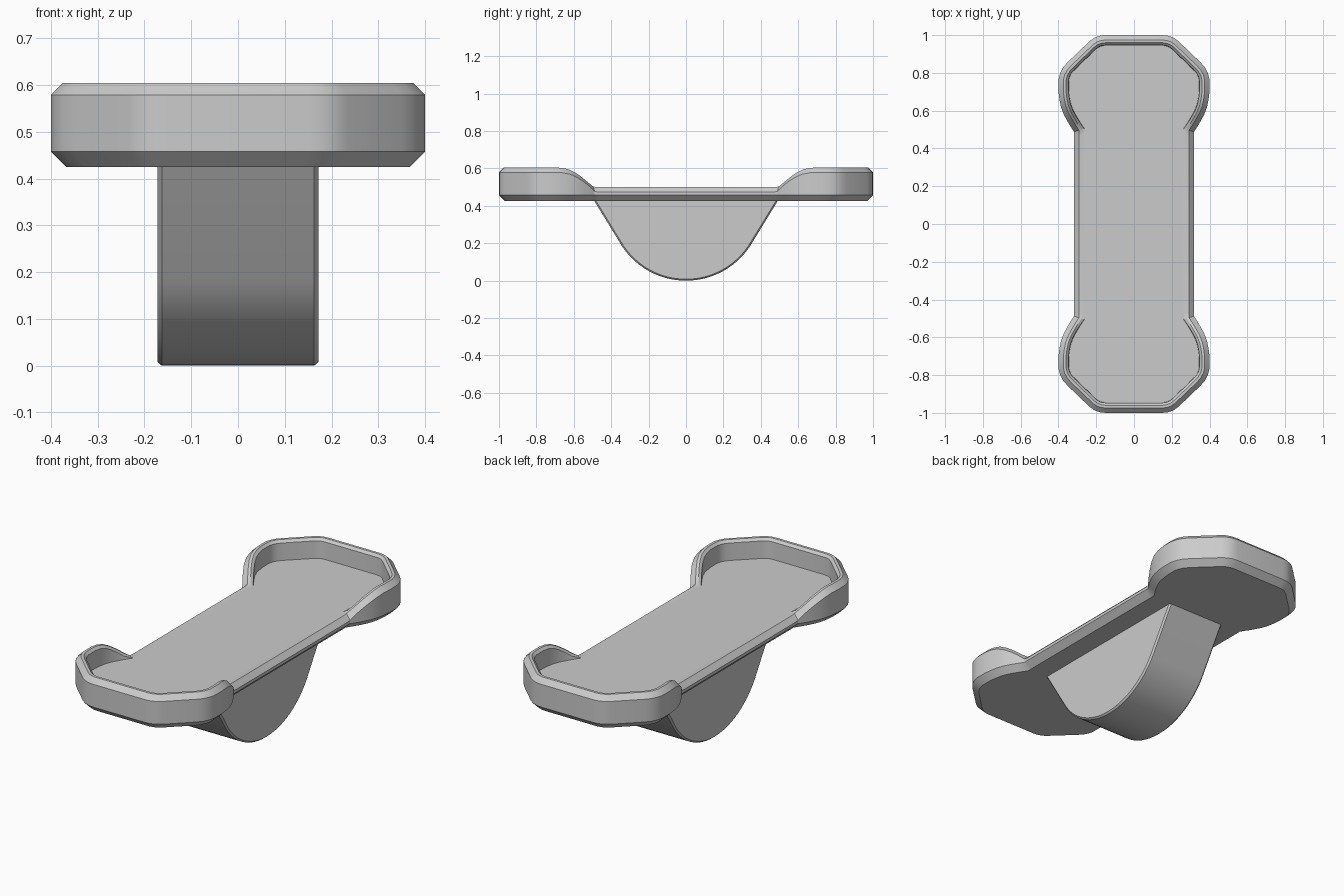
import bpy, bmesh
from math import radians, sin, cos
from mathutils import Vector

cube = bpy.data.objects.get("Cube")
if cube:
    bpy.data.objects.remove(cube)

# Single plain grey material
grey = bpy.data.materials.new("light grey")
grey.use_nodes = True
grey.diffuse_color = (0.6, 0.6, 0.6, 1)
grey.node_tree.nodes["Principled BSDF"].inputs["Base Color"].default_value = (0.6, 0.6, 0.6, 1)


def loft(name, loops):
    """Skin a list of equal-length closed loops and cap both ends."""
    bm = bmesh.new()
    rings = [[bm.verts.new(p) for p in loop] for loop in loops]
    n = len(rings[0])
    for a, b in zip(rings, rings[1:]):
        for i in range(n):
            j = (i + 1) % n
            bm.faces.new((a[i], a[j], b[j], b[i]))
    bm.faces.new(rings[0][::-1])
    bm.faces.new(rings[-1])
    bmesh.ops.recalc_face_normals(bm, faces=bm.faces)
    mesh = bpy.data.meshes.new(name)
    bm.to_mesh(mesh)
    bm.free()
    obj = bpy.data.objects.new(name, mesh)
    bpy.context.collection.objects.link(obj)
    mesh.materials.append(grey)
    bpy.ops.object.select_all(action="DESELECT")
    obj.select_set(True)
    bpy.context.view_layer.objects.active = obj
    bpy.ops.object.shade_smooth_by_angle(angle=radians(28))
    return obj


def inset(points, d):
    """Offset a counter-clockwise outline inward with mitred corners."""
    out = []
    for i, p in enumerate(points):
        e1 = (p - points[i - 1]).normalized()
        e2 = (points[(i + 1) % len(points)] - p).normalized()
        n1, n2 = Vector((-e1.y, e1.x)), Vector((-e2.y, e2.x))
        out.append(p + (n1 + n2) * d / (1 + n1.dot(n2)))
    return out


# Deck outline, one quarter: x, y and the height of the top edge
TOP = 0.605
quarter = [(0.317, 0.47, 0.5), (0.317, 0.488, 0.503), (0.335, 0.515, 0.53),
           (0.353, 0.545, 0.554), (0.372, 0.58, 0.577), (0.387, 0.62, 0.595),
           (0.395, 0.66, 0.603), (0.4, 0.7, TOP), (0.4, 0.765, TOP),
           (0.391, 0.8, TOP), (0.375, 0.83, TOP), (0.35, 0.858, TOP),
           (0.235, 0.968, TOP), (0.21, 0.986, TOP), (0.18, 0.997, TOP),
           (0.15, 1.0, TOP)]
half = quarter + [(-x, y, h) for x, y, h in reversed(quarter)]
full = half + [(-x, -y, h) for x, y, h in half]
outline = [Vector(p[:2]) for p in full]
heights = [p[2] for p in full]


def level(d, z):
    """Loop inset by d; z is a function of the local edge height."""
    return [(p.x, p.y, z(h)) for p, h in zip(inset(outline, d), heights)]


FLOOR = 0.5
# Deck with chamfered underside and raised end rims
loft("deck_with_rims", [
    level(0.033, lambda h: 0.425),
    level(0, lambda h: 0.458),
    level(0, lambda h: h - 0.026),
    level(0.026, lambda h: h),
    level(0.04, lambda h: h),
    level(0.053, lambda h: max(h - 0.013, FLOOR)),
    level(0.055, lambda h: FLOOR)])

# Rocker under the deck: round bottom with straight tangent flanks
R, SWEEP, STEPS = 0.41, radians(56), 24
arc = [Vector((R * sin(a), R - R * cos(a)))
       for a in (SWEEP * (2 * i / STEPS - 1) for i in range(STEPS + 1))]
flank = Vector((0.505, 0.45))
rocker = [Vector((-flank.x, flank.y))] + arc + [flank]
small = inset(rocker, 0.008)
loft("rocker", [[(x, p.x, p.y) for p in prof] for x, prof in
                ((-0.172, small), (-0.163, rocker), (0.163, rocker), (0.172, small))])
